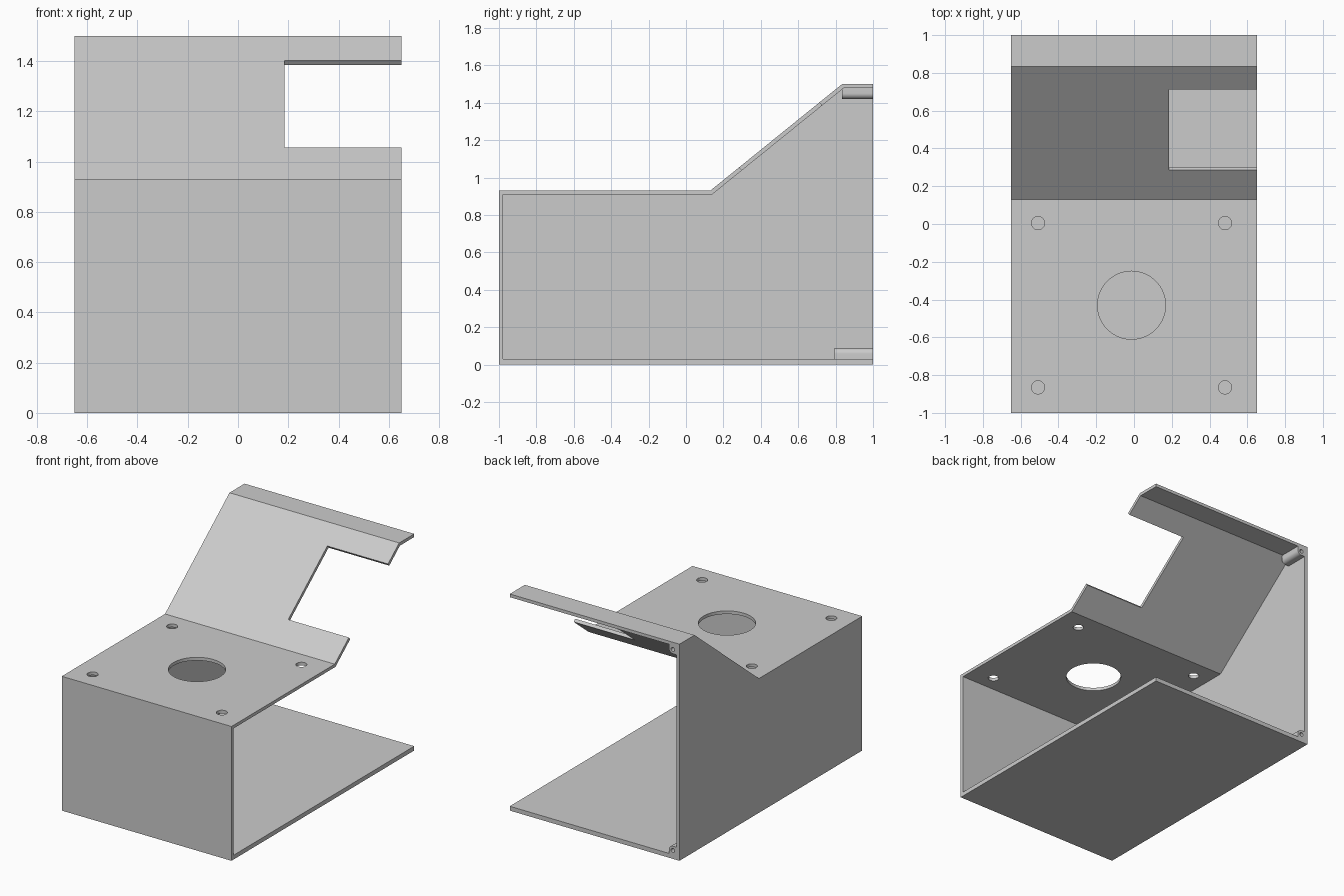
import bpy, bmesh, math
from mathutils import Vector, Matrix

cube = bpy.data.objects.get("Cube")
if cube:
    bpy.data.objects.remove(cube, do_unlink=True)

grey = bpy.data.materials.new("light_grey")
grey.use_nodes = True
grey.diffuse_color = (0.6, 0.6, 0.6, 1)
grey.node_tree.nodes["Principled BSDF"].inputs["Base Color"].default_value = (0.6, 0.6, 0.6, 1)

HALF = 0.65      # half width
T = 0.022        # sheet thickness
FLOOR = 0.03     # floor thickness


def finish(name, bm):
    bmesh.ops.recalc_face_normals(bm, faces=bm.faces[:])
    mesh = bpy.data.meshes.new(name)
    bm.to_mesh(mesh)
    bm.free()
    mesh.materials.append(grey)
    obj = bpy.data.objects.new(name, mesh)
    bpy.context.collection.objects.link(obj)
    return obj


def prism(name, points, place, a, b):
    """Extrude a 2D outline from a to b; place(p, d) gives the 3D point."""
    bm = bmesh.new()
    face = bm.faces.new([bm.verts.new(place(p, a)) for p in points])
    out = bmesh.ops.extrude_face_region(bm, geom=[face])
    verts = [v for v in out["geom"] if isinstance(v, bmesh.types.BMVert)]
    shift = Vector(place(points[0], b)) - Vector(place(points[0], a))
    bmesh.ops.translate(bm, verts=verts, vec=shift)
    return finish(name, bm)


def cylinder(name, centre, radius, depth, sides, rotation=Matrix()):
    bm = bmesh.new()
    bmesh.ops.create_cone(bm, cap_ends=True, segments=sides, radius1=radius, radius2=radius,
                          depth=depth, matrix=Matrix.Translation(centre) @ rotation)
    return finish(name, bm)


def activate(obj):
    bpy.ops.object.select_all(action='DESELECT')
    obj.select_set(True)
    bpy.context.view_layer.objects.active = obj


def cut(obj, cutter):
    cutter.hide_render = True
    mod = obj.modifiers.new("cut", 'BOOLEAN')
    mod.operation = 'DIFFERENCE'
    mod.solver = 'EXACT'
    mod.object = cutter
    activate(obj)
    bpy.ops.object.modifier_apply(modifier=mod.name)
    bpy.data.objects.remove(cutter, do_unlink=True)


def smooth(obj):
    activate(obj)
    bpy.ops.object.shade_smooth_by_angle(angle=math.radians(30))


def along_x(p, d):
    return (d, p[0], p[1])


def along_y(p, d):
    return (p[0], d, p[1])


# Side outline (y, z) and the matching inner line of the bent sheet
outer = [(1, 0), (-1, 0), (-1, 0.93), (0.13, 0.93), (0.835, 1.5), (1, 1.5)]
bend = T * math.tan(math.atan2(0.57, 0.705) / 2)
inner = [(1, 1.5 - T), (0.835 + bend, 1.5 - T), (0.13 + bend, 0.93 - T),
         (-1 + T, 0.93 - T), (-1 + T, FLOOR), (1, FLOOR)]

# Closed side wall and the folded shell of floor, front, deck, slope and lip
side_wall = prism("side_wall", outer, along_x, -HALF, -HALF + T)
shell = prism("folded_shell", outer + inner, along_x, -HALF + T, HALF)

# Large opening and four corner screw holes through the deck
cut(shell, cylinder("opening_cutter", (-0.013, -0.43, 0.92), 0.18, 0.2, 64))
for x in (-0.508, 0.482):
    for y in (0.005, -0.865):
        cut(shell, cylinder("hole_cutter", (x, y, 0.92), 0.035, 0.2, 32))

# Notch in the slope, cut square to the sheet and open at the side
direction = Vector((0.705, 0.57)).normalized()
normal = Vector((-direction.y, direction.x))


def on_slope(y):
    return Vector((y, 0.93 + (y - 0.13) * 0.57 / 0.705))


low, high = on_slope(0.285), on_slope(0.713)
notch = [low - normal * 0.1, high - normal * 0.1, high + normal * 0.1, low + normal * 0.1]
cut(shell, prism("notch_cutter", notch, along_x, 0.185, HALF + 0.1))
smooth(shell)

# Screw bosses in the back corners, rounded on the free corner
SIZE, ROUND = 0.058, 0.03
for name, z0, sign, y0 in (("lower_boss", FLOOR, 1, 0.795), ("upper_boss", 1.5 - T, -1, 0.835)):
    x0 = -HALF + T
    centre = SIZE - ROUND
    outline = [(0, 0), (SIZE, 0)]
    for i in range(9):
        a = math.pi / 2 * i / 8
        outline.append((centre + ROUND * math.cos(a), centre + ROUND * math.sin(a)))
    outline.append((0, SIZE))
    pts = [(x0 + u, z0 + sign * v) for u, v in outline]
    boss = prism(name, pts, along_y, y0, 1)
    cut(boss, cylinder("screw_cutter", (x0 + centre, 1, z0 + sign * centre), 0.014, 0.24, 20,
                       Matrix.Rotation(math.pi / 2, 4, 'X')))
    smooth(boss)
